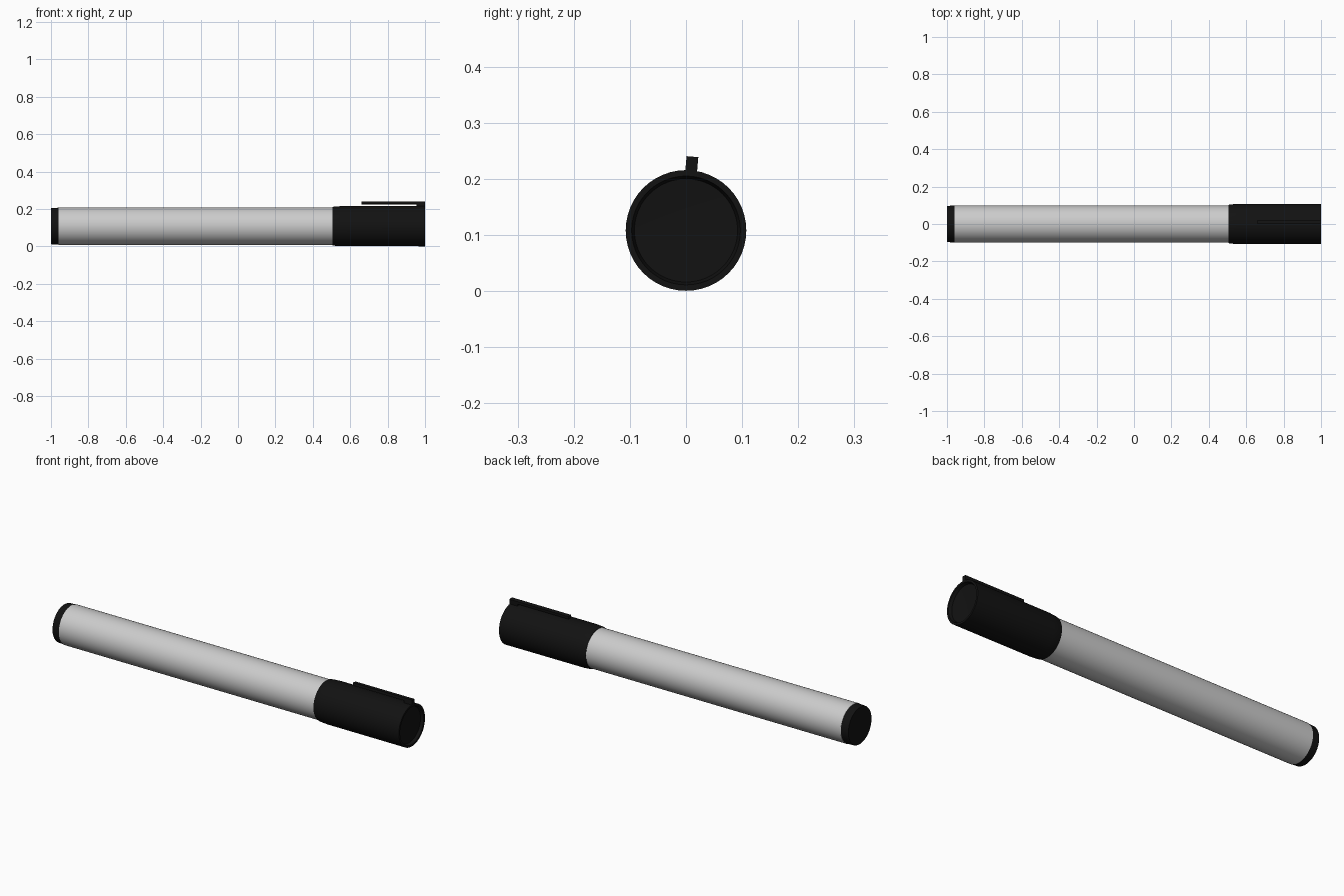
import bpy, bmesh, math
from mathutils import Matrix, Vector

if "Cube" in bpy.data.objects:
    bpy.data.objects.remove(bpy.data.objects["Cube"])

AXIS_Z = 0.108
SIDES = 48

black = bpy.data.materials.new("black_plastic")
black.diffuse_color = (0.006, 0.006, 0.006, 1)
black.use_nodes = True
black.node_tree.nodes["Principled BSDF"].inputs["Base Color"].default_value = black.diffuse_color


def finish(name, bm, mat=None, smooth=True):
    bmesh.ops.remove_doubles(bm, verts=bm.verts, dist=1e-5)
    bmesh.ops.recalc_face_normals(bm, faces=bm.faces)
    mesh = bpy.data.meshes.new(name)
    bm.to_mesh(mesh)
    bm.free()
    ob = bpy.data.objects.new(name, mesh)
    bpy.context.collection.objects.link(ob)
    ob.location.z = AXIS_Z
    if mat:
        mesh.materials.append(mat)
    if smooth:
        bpy.ops.object.select_all(action='DESELECT')
        ob.select_set(True)
        bpy.context.view_layer.objects.active = ob
        bpy.ops.object.shade_smooth_by_angle(angle=math.radians(30))
    return ob


def lathe(name, profile, mat=None):
    """Spin (x, radius) points around the pen's long axis."""
    bm = bmesh.new()
    verts = [bm.verts.new((x, 0, r)) for x, r in profile]
    edges = [bm.edges.new(pair) for pair in zip(verts, verts[1:])]
    bmesh.ops.spin(bm, geom=verts + edges, cent=(0, 0, 0), axis=(1, 0, 0),
                   angle=math.tau, steps=SIDES, use_merge=True)
    return finish(name, bm, mat)


# Barrel
lathe("barrel", [(-0.96, 0), (-0.96, 0.1), (0.52, 0.1), (0.52, 0)])

# Plug closing the rear end
lathe("end_plug", [(-1, 0), (-1, 0.095), (-0.997, 0.097),
                   (-0.962, 0.0985), (-0.958, 0.0985), (-0.958, 0)], black)

# Cap with chamfered mouth and shallow dished end
lathe("cap", [(0.505, 0), (0.505, 0.102), (0.515, 0.1045), (0.55, 0.107),
              (1, 0.1075), (1, 0.097), (0.985, 0.092), (0.98, 0)], black)

# Pocket clip: L-shaped side profile, turned slightly around the axis
bm = bmesh.new()
side = [(0.66, 0.118), (0.955, 0.118), (0.955, 0.1), (1, 0.1),
        (1, 0.132), (0.66, 0.132)]
face = bm.faces.new([bm.verts.new((x, -0.0105, z)) for x, z in side])
ext = bmesh.ops.extrude_face_region(bm, geom=[face])
moved = [v for v in ext["geom"] if isinstance(v, bmesh.types.BMVert)]
bmesh.ops.translate(bm, verts=moved, vec=Vector((0, 0.021, 0)))
bm.transform(Matrix.Rotation(math.radians(-5), 4, 'X'))
finish("pocket_clip", bm, black, smooth=False)
